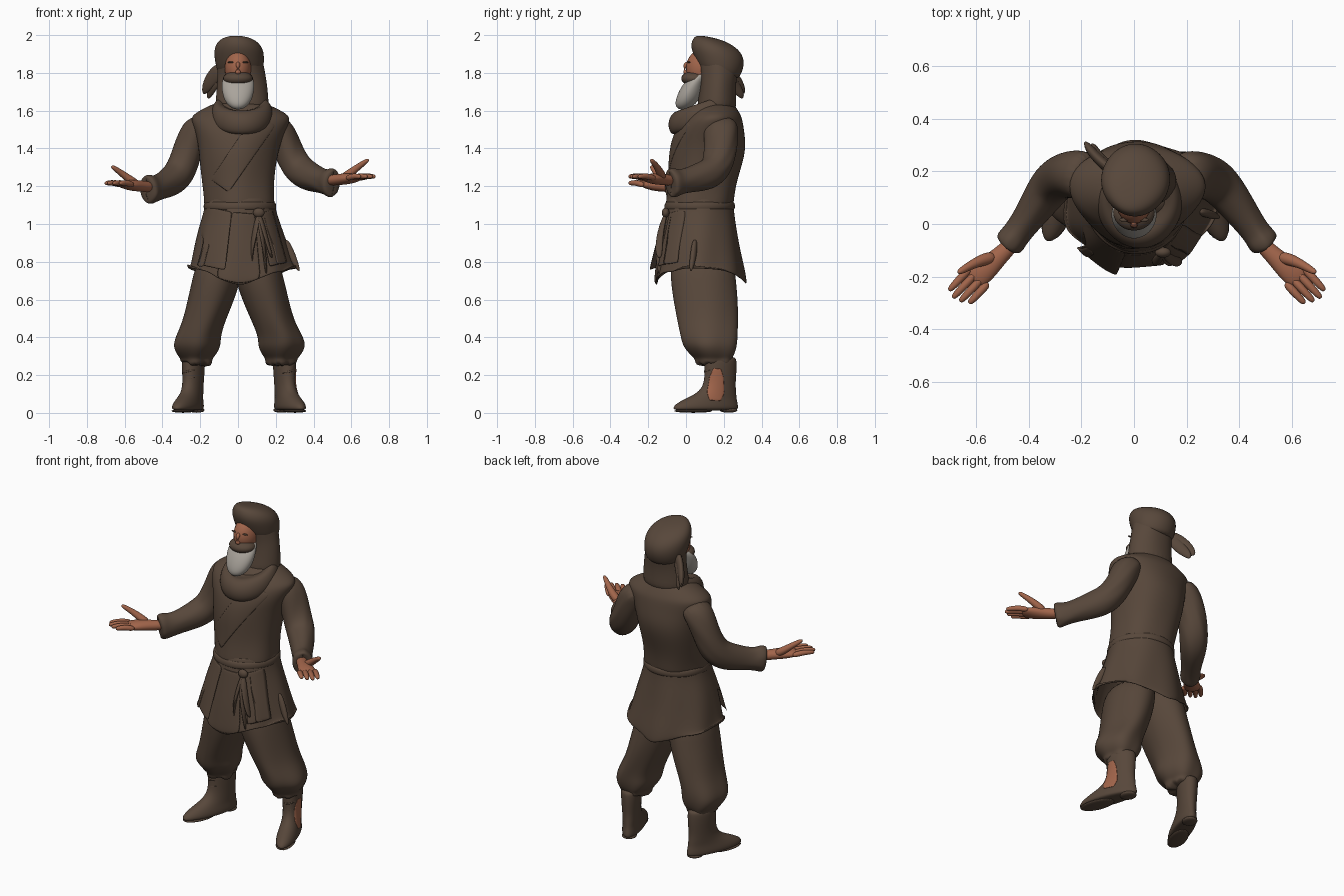
import bpy, bmesh, math, random
from mathutils import Vector, Matrix
from mathutils.bvhtree import BVHTree

random.seed(4)
if "Cube" in bpy.data.objects:
    bpy.data.objects.remove(bpy.data.objects["Cube"])


def material(name, color):
    mat = bpy.data.materials.new(name)
    mat.use_nodes = True
    mat.diffuse_color = (*color, 1)
    mat.node_tree.nodes["Principled BSDF"].inputs["Base Color"].default_value = (*color, 1)
    return mat


CLOTH = material("brown cloth", (.096, .063, .043))
SKIN = material("tan skin", (.36, .13, .07))
BEARD = material("grey beard", (.40, .37, .33))


def finish(name, bm, mat, levels=1, thickness=0):
    bmesh.ops.recalc_face_normals(bm, faces=bm.faces)
    mesh = bpy.data.meshes.new(name)
    bm.to_mesh(mesh)
    bm.free()
    mesh.materials.append(mat)
    mesh.shade_smooth()
    obj = bpy.data.objects.new(name, mesh)
    bpy.context.collection.objects.link(obj)
    if thickness:
        obj.modifiers.new("thickness", "SOLIDIFY").thickness = thickness
    if levels:
        sub = obj.modifiers.new("smooth", "SUBSURF")
        sub.levels = sub.render_levels = levels
    return obj


def bridge(bm, loops, closed=True):
    """Join successive rows of vertices with quads."""
    for a, b in zip(loops, loops[1:]):
        for i in range(len(a) if closed else len(a) - 1):
            j = (i + 1) % len(a)
            bm.faces.new((a[i], a[j], b[j], b[i]))


def loft(name, rings, mat=CLOTH, slope=0, waves=0, depth=0, hem=None,
         move=Matrix(), capped=True, thickness=0):
    """Stack of horizontal ellipses: centre x, y, z and the two radii."""
    bm, loops, count = bmesh.new(), [], 28
    for k, (cx, cy, z, rx, ry) in enumerate(rings):
        loop = []
        for i in range(count):
            a = math.tau * i / count
            swell = 1 + depth * math.sin(waves * a + k * .5) * k / len(rings)
            x, y = rx * swell * math.cos(a), ry * swell * math.sin(a)
            drop = hem(a) if hem and k == len(rings) - 1 else 0
            loop.append(bm.verts.new(move @ Vector((cx + x, cy + y, z - slope * y + drop))))
        loops.append(loop)
    bridge(bm, loops)
    if capped:
        bm.faces.new(loops[0])
        bm.faces.new(loops[-1])
    return finish(name, bm, mat, 2, thickness)


def tube(name, points, mat=CLOTH, count=12, wrinkle=0):
    """Sweep an ellipse along a path: x, y, z, half width, half height."""
    bm, loops = bmesh.new(), []
    centres = [Vector(p[:3]) for p in points]
    for k, p in enumerate(points):
        along = centres[min(k + 1, len(points) - 1)] - centres[max(k - 1, 0)]
        side = along.cross(Vector((0, 0, 1))).normalized()
        up = side.cross(along).normalized()
        loop = []
        for i in range(count):
            a = math.tau * i / count
            r = 1 + random.uniform(-wrinkle, wrinkle)
            loop.append(bm.verts.new(centres[k] + side * p[3] * r * math.cos(a)
                                     + up * p[4] * r * math.sin(a)))
        loops.append(loop)
    bridge(bm, loops)
    bm.faces.new(loops[0])
    bm.faces.new(loops[-1])
    return finish(name, bm, mat, 2)


def ball(name, centre, radii, mat):
    bm = bmesh.new()
    bmesh.ops.create_uvsphere(bm, u_segments=24, v_segments=16, radius=1,
                              matrix=Matrix.LocRotScale(Vector(centre), None, Vector(radii)))
    return finish(name, bm, mat, 0)


def drape(name, target, start, end, widths, direction=(0, 1, 0), mat=CLOTH,
          lift=(.003, .003), thickness=.005):
    """Lay a strip of material, with evenly spaced widths, on another part."""
    tree = BVHTree.FromObject(target, bpy.context.evaluated_depsgraph_get())
    start, end, ray = Vector(start), Vector(end), Vector(direction)
    side = (end - start).cross(ray).normalized()
    bm, rows, steps = bmesh.new(), [], 12
    for k in range(steps + 1):
        t = k / steps
        part = t * (len(widths) - 1)
        n = min(int(part), len(widths) - 2)
        width = widths[n] + (widths[n + 1] - widths[n]) * (part - n)
        row = []
        for i in range(7):
            p = start.lerp(end, t) + side * width * (i / 6 - .5)
            hit = tree.ray_cast(p - ray * 2, ray)[0] or tree.find_nearest(p - ray * .2)[0]
            row.append(bm.verts.new(hit - ray * (lift[0] + (lift[1] - lift[0]) * t)))
        rows.append(row)
    bridge(bm, rows, closed=False)
    return finish(name, bm, mat, 1, thickness)


# Tunic body and skirt
tunic = loft("tunic_body", [
    (.01, .16, 1.65, .1, .08), (.01, .15, 1.625, .17, .11), (.012, .15, 1.58, .255, .14),
    (.012, .14, 1.55, .265, .16), (.01, .125, 1.49, .24, .185), (.005, .12, 1.42, .218, .2),
    (0, .11, 1.34, .205, .2), (0, .09, 1.22, .19, .18), (.01, .075, 1.12, .185, .18),
    (.01, .07, 1.06, .19, .18)], waves=5, depth=.03)
skirt = loft("tunic_skirt", [
    (.01, .075, 1.14, .183, .178), (.01, .07, 1.07, .19, .185), (.01, .07, .97, .225, .2),
    (.015, .07, .86, .257, .218), (.02, .075, .76, .28, .235), (.02, .075, .665, .285, .245)],
    waves=7, depth=.05, capped=False, thickness=.012,
    hem=lambda a: .12 * abs(math.cos(a)) + random.uniform(-.012, .012))
loft("waist_sash", [(.01, .075, 1.13, .175, .17), (.01, .073, 1.11, .193, .188),
                    (.01, .072, 1.08, .195, .19), (.01, .07, 1.065, .18, .175)])
drape("chest_wrap", tunic, (.15, 0, 1.56), (-.1, 0, 1.2), (.13, .12))
drape("right_front_flap", skirt, (-.1, 0, 1.08), (-.165, 0, .775), (.14, .2), lift=(.004, .045))
drape("left_front_flap", skirt, (.16, 0, 1.07), (.23, 0, .79), (.1, .13), lift=(.004, .025))
drape("centre_flap", skirt, (.03, 0, 1.06), (0, 0, .685), (.12, .25), lift=(.004, .006))
ball("sash_knot", (.11, -.108, 1.06), (.03, .02, .026), CLOTH)
for x, low in ((.07, .76), (.14, .73), (.17, .82)):
    tube("sash_tail", [(.11, -.105, 1.06, .012, .01), ((.11 + x) / 2, -.138, .96, .02, .01),
                       (x, -.145, .85, .022, .01), (x + .01, -.14, low, .008, .006)])
tube("torn_side_strip", [(.24, .05, .92, .015, .025), (.28, .04, .84, .018, .025),
                         (.31, .03, .78, .014, .014), (.325, .025, .75, .004, .005)])

# Arms and hands
for s, label, lift, out in ((-1, "right", -.005, -.012), (1, "left", .03, .01)):
    def place(x, y, z, w, h, weight=1):
        return (s * (x + out * weight), y, z + lift * weight, w, h)

    tube(label + "_sleeve", [
        place(.17, .18, 1.54, .09, .06, 0), place(.225, .19, 1.495, .095, .085, 0),
        place(.265, .185, 1.39, .088, .08, 0), place(.305, .165, 1.29, .085, .085, .4),
        place(.35, .115, 1.235, .077, .085, .8), place(.415, .02, 1.205, .06, .068),
        place(.455, -.035, 1.19, .055, .066), place(.475, -.06, 1.19, .06, .08),
        place(.495, -.09, 1.185, .058, .074), place(.49, -.08, 1.185, .04, .05)],
        count=18, wrinkle=.06)
    tube(label + "_palm", [
        place(.46, -.06, 1.2, .032, .03), place(.52, -.12, 1.205, .034, .03),
        place(.57, -.165, 1.21, .048, .032), place(.61, -.2, 1.212, .05, .022),
        place(.628, -.218, 1.212, .035, .012)], SKIN)
    for n, reach in enumerate((.85, 1, 1.08, 1)):
        off = (n - 1.5) * .021
        base, tip = Vector((.595 + off, -.19 + off)), Vector((.684 + off, -.285 + off))
        path = [base.lerp(tip, t * reach) for t in (0, .5, .9, 1)]
        tube(label + "_finger", [
            place(p.x, p.y, 1.21 + bend, r, r) for p, r, bend in
            zip(path, (.018, .017, .014, .007), (0, .014, .012, .01))], SKIN, 8)
    tube(label + "_thumb", [
        place(.54, -.125, 1.21, .026, .026), place(.585, -.135, 1.24, .026, .024),
        place(.63, -.155, 1.275, .018, .018), place(.668, -.178, 1.302, .015, .014),
        place(.682, -.185, 1.312, .007, .007)], SKIN, 8)

# Head, hood and beard
ball("face", (0, .09, 1.825), (.07, .09, .1), SKIN)
tube("nose", [(0, .01, 1.86, .01, .01), (0, -.01, 1.83, .016, .014),
              (0, -.012, 1.81, .02, .014), (0, .01, 1.79, .014, .01)], SKIN, 8)
for s in (-1, 1):
    ball("eyebrow", (s * .038, .016, 1.856), (.018, .007, .004), CLOTH)
ball("moustache", (0, .045, 1.77), (.079, .07, .04), CLOTH)
loft("beard", [(0, .07, 1.8, .06, .04), (0, .052, 1.77, .084, .064), (0, .028, 1.72, .088, .07),
               (0, .015, 1.67, .078, .074), (0, .008, 1.635, .058, .06),
               (0, .008, 1.612, .026, .03)], BEARD, slope=-.35)
loft("hood", [(.02, .16, 1.58, .145, .11), (.022, .165, 1.66, .14, .1),
              (.022, .17, 1.74, .132, .095), (.018, .175, 1.8, .125, .1),
              (.01, .17, 1.87, .12, .11), (.005, .16, 1.93, .1, .1)], waves=6, depth=.03)
loft("head_wrap", [(.012, .18, 1.78, .1, .09), (.012, .178, 1.81, .122, .112),
                   (.008, .175, 1.86, .13, .132), (.005, .165, 1.91, .132, .14),
                   (0, .155, 1.95, .118, .122), (-.008, .135, 1.98, .082, .085),
                   (-.012, .125, 1.99, .035, .035)], slope=.2, waves=4, depth=.02)
loft("cowl", [(.02, .09, 1.51, .14, .15), (.022, .085, 1.55, .165, .175),
              (.022, .08, 1.6, .163, .176), (.02, .08, 1.64, .145, .155),
              (.02, .09, 1.65, .115, .125), (.02, .1, 1.62, .08, .09)],
     slope=-.35, waves=4, depth=.03)
tube("scarf_tail", [(-.08, .2, 1.82, .025, .05), (-.13, .24, 1.785, .02, .045),
                    (-.165, .28, 1.73, .02, .04), (-.185, .31, 1.69, .006, .012)])
tube("scarf_tail_short", [(-.09, .22, 1.8, .02, .04), (-.13, .25, 1.74, .018, .035),
                          (-.15, .29, 1.69, .014, .025), (-.16, .3, 1.665, .005, .008)])

# Trousers and boots
for s, label, out in ((-1, "right", 0), (1, "left", .01)):
    loft(label + "_trouser_leg", [
        (s * .09, .085, .84, .12, .165), (s * .115, .09, .7, .13, .175),
        (s * .15, .105, .58, .122, .17), (s * .185, .115, .48, .113, .16),
        (s * (.215 + out), .125, .4, .12, .15), (s * (.22 + out), .13, .35, .126, .142),
        (s * (.22 + out), .145, .305, .1, .115), (s * (.22 + out), .15, .285, .08, .095),
        (s * (.22 + out), .15, .255, .086, .1)],
        waves=5, depth=.08, hem=lambda a: random.uniform(-.03, .02))
    turn = (Matrix.Translation((s * (.238 + out), .178, 0))
            @ Matrix.Rotation(s * .36, 4, "Z"))
    boot = loft(label + "_boot", [
        (0, -.08, .012, .045, .17), (0, -.08, .022, .06, .185), (0, -.075, .045, .06, .178),
        (0, -.05, .075, .053, .145), (0, -.015, .105, .05, .108), (0, 0, .15, .05, .088),
        (0, .005, .21, .054, .088), (0, .005, .28, .058, .09), (0, .005, .3, .05, .08)], move=turn)
    loft(label + "_sole", [(0, -.15, 0, .052, .11), (0, -.15, .02, .058, .115)], move=turn)
    loft(label + "_heel", [(0, .05, 0, .045, .052), (0, .05, .03, .045, .05)], move=turn)
    for z in (.13, .17, .21):
        ends = [turn @ Vector((x, y, z + rise)) for x, y, rise in
                ((-.04, -.055, 0), (0, -.095, .01), (.04, -.055, .02))]
        tube(label + "_boot_lace", [(*p, .006, .006) for p in ends], count=6)
    if s > 0:
        drape("boot_patch", boot, (0, .155, .065), (0, .165, .235), (.06, .095, .085, .075, .04),
              direction=(-1, 0, 0), mat=SKIN)
